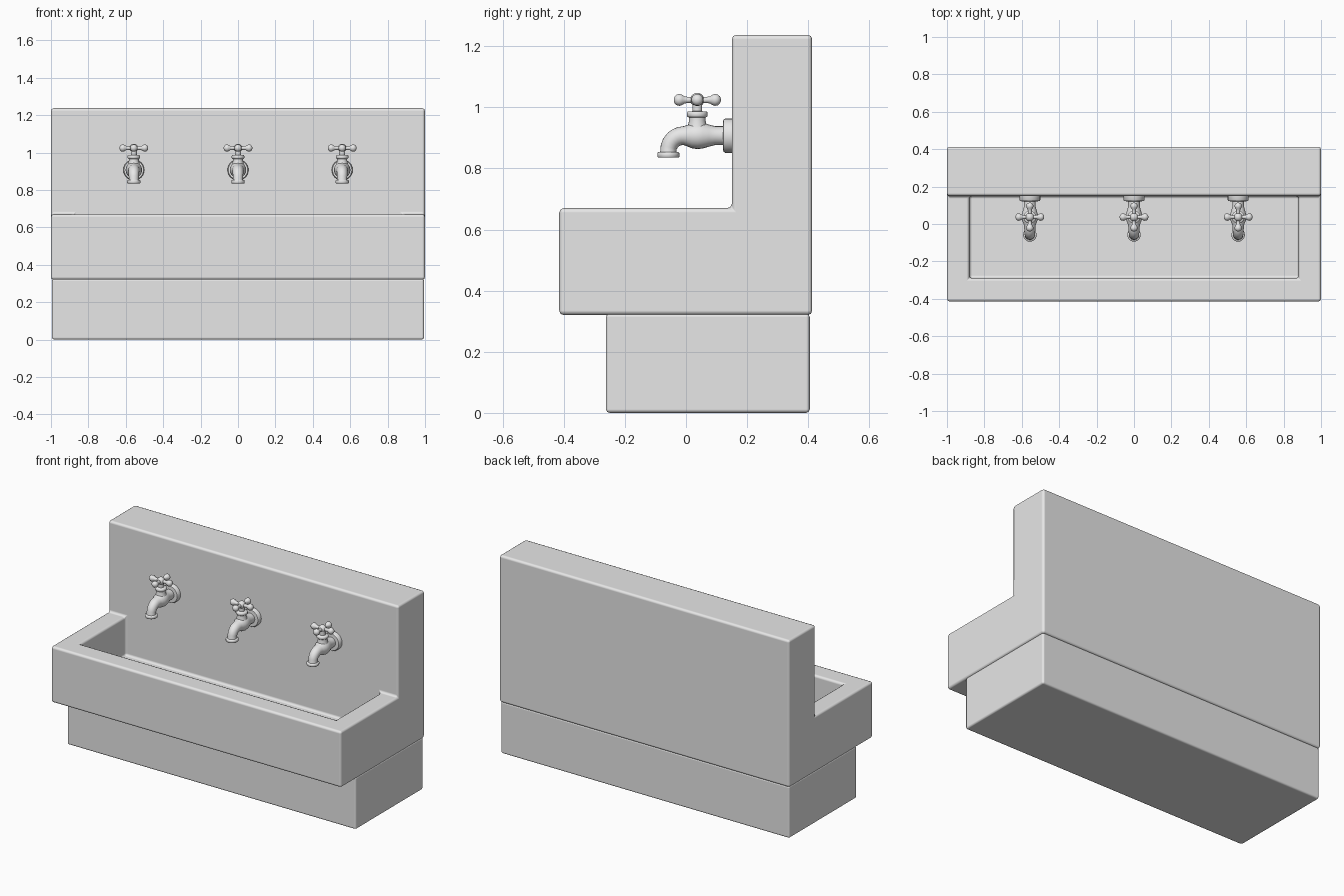
import bpy, bmesh, math
from mathutils import Matrix, Vector

if "Cube" in bpy.data.objects:
    bpy.data.objects.remove(bpy.data.objects["Cube"])

grey = bpy.data.materials.new("plain grey")
grey.diffuse_color = (0.8, 0.8, 0.8, 1)
grey.use_nodes = True
grey.node_tree.nodes["Principled BSDF"].inputs["Base Color"].default_value = grey.diffuse_color


def finish(bm, name):
    bmesh.ops.recalc_face_normals(bm, faces=bm.faces)
    me = bpy.data.meshes.new(name)
    bm.to_mesh(me)
    bm.free()
    me.materials.append(grey)
    for p in me.polygons:
        p.use_smooth = True
    return me


def place(me, name, loc=(0, 0, 0)):
    ob = bpy.data.objects.new(name, me)
    ob.location = loc
    bpy.context.collection.objects.link(ob)
    return ob


def soften(ob, width):
    b = ob.modifiers.new("rounded edges", 'BEVEL')
    b.width, b.segments = width, 2
    b.limit_method = 'ANGLE'
    b.harden_normals = True


def tube(bm, stations, sides=20, matrix=Matrix()):
    """Capped tube through (y, z, heading in degrees, radius) rings."""
    rings = []
    for y, z, deg, r in stations:
        a = math.radians(deg)
        up = Vector((0, -math.sin(a), math.cos(a)))
        ring = []
        for i in range(sides):
            t = 2 * math.pi * i / sides
            p = Vector((r * math.cos(t), y, z)) + up * (r * math.sin(t))
            ring.append(bm.verts.new(matrix @ p))
        rings.append(ring)
    for a, b in zip(rings, rings[1:]):
        for i in range(sides):
            j = (i + 1) % sides
            bm.faces.new((a[i], a[j], b[j], b[i]))
    bm.faces.new(rings[0])
    bm.faces.new(rings[-1])


# Trough with its tall back panel
W, IN = 1.0, 0.88
FRONT, LIP, WALL, BACK = -0.415, -0.29, 0.15, 0.413
LOW, FLOOR, RIM, TOP = 0.32, 0.43, 0.67, 1.237
bm = bmesh.new()
cache = {}


def face(*pts):
    vs = []
    for p in pts:
        if p not in cache:
            cache[p] = bm.verts.new(p)
        vs.append(cache[p])
    bm.faces.new(vs)


outline = [(FRONT, LOW), (BACK, LOW), (BACK, TOP), (WALL, TOP), (WALL, RIM), (FRONT, RIM)]
for s in (-W, W):
    face(*[(s, y, z) for y, z in outline])
for k in (0, 1, 2, 5):                      # underside, rear, top, front
    (y0, z0), (y1, z1) = outline[k], outline[(k + 1) % 6]
    face((-W, y0, z0), (W, y0, z0), (W, y1, z1), (-W, y1, z1))
# U-shaped rim
face((-W, FRONT, RIM), (W, FRONT, RIM), (W, WALL, RIM), (IN, WALL, RIM),
     (IN, LIP, RIM), (-IN, LIP, RIM), (-IN, WALL, RIM), (-W, WALL, RIM))
# Splash wall running down into the basin
face((-W, WALL, RIM), (-IN, WALL, RIM), (-IN, WALL, FLOOR), (IN, WALL, FLOOR),
     (IN, WALL, RIM), (W, WALL, RIM), (W, WALL, TOP), (-W, WALL, TOP))
# Basin floor and inner walls
face((-IN, LIP, FLOOR), (IN, LIP, FLOOR), (IN, WALL, FLOOR), (-IN, WALL, FLOOR))
face((-IN, LIP, FLOOR), (IN, LIP, FLOOR), (IN, LIP, RIM), (-IN, LIP, RIM))
for s in (-IN, IN):
    face((s, LIP, FLOOR), (s, WALL, FLOOR), (s, WALL, RIM), (s, LIP, RIM))
soften(place(finish(bm, "trough"), "trough"), 0.015)

# Plinth
bm = bmesh.new()
bmesh.ops.create_cube(bm, size=1, matrix=Matrix.Translation((0, 0.0715, 0.1625))
                      @ Matrix.Diagonal((1.99, 0.667, 0.325, 1)))
soften(place(finish(bm, "plinth"), "plinth"), 0.012)

# Tap body: wall flange, swelling pipe, bent spout with lip
AX = 0.907
YS = 0.037
bm = bmesh.new()
tube(bm, [(0.16, AX, 180, 0.056), (0.128, AX, 180, 0.056),
          (0.122, AX, 180, 0.052), (0.121, AX, 180, 0.03)], 24)
spout = [(0.125, AX, 180, 0.031), (0.095, AX, 180, 0.031), (0.075, AX, 180, 0.036),
         (0.055, AX, 180, 0.042), (0.037, AX, 180, 0.044), (0.018, AX, 180, 0.041),
         (0.002, AX, 180, 0.034)]
for k in range(7):                          # downward bend
    a = math.radians(15 * k)
    spout.append((-0.008 - 0.050 * math.sin(a), AX - 0.05 + 0.05 * math.cos(a),
                  180 + 15 * k, 0.031 - 0.0008 * k))
spout += [(-0.058, z, 270, r) for z, r in
          ((0.854, 0.027), (0.853, 0.033), (0.850, 0.036), (0.838, 0.036),
           (0.835, 0.033), (0.835, 0.024), (0.85, 0.022))]
tube(bm, spout)
# Bonnet, collar and stem
tube(bm, [(YS, z, 90, r) for z, r in
          ((0.91, 0.036), (0.94, 0.031), (0.955, 0.027), (0.966, 0.027), (0.969, 0.032),
           (0.972, 0.034), (0.982, 0.034), (0.986, 0.031), (0.987, 0.016), (1.02, 0.016))])
body_mesh = finish(bm, "tap_body")
body_mesh.set_sharp_from_angle(angle=math.radians(50))

# Cross handle: hub and four ball-ended arms
HZ = 1.024
bm = bmesh.new()
bmesh.ops.create_uvsphere(bm, u_segments=16, v_segments=10, radius=0.023,
                          matrix=Matrix.Translation((0, YS, HZ)))
arm = [(0.0, 0.012), (0.03, 0.010), (0.042, 0.012), (0.049, 0.017), (0.058, 0.020),
       (0.067, 0.018), (0.074, 0.012), (0.077, 0.004)]
for k in range(4):
    turn = Matrix.Translation((0, YS, HZ)) @ Matrix.Rotation(k * math.pi / 2, 4, 'Z')
    tube(bm, [(y, 0, 0, r) for y, r in arm], 14, turn)
handle_mesh = finish(bm, "tap_handle")

for side, x in (("left", -0.557), ("middle", 0), ("right", 0.557)):
    place(body_mesh, side + "_tap_body", (x, 0, 0))
    place(handle_mesh, side + "_tap_handle", (x, 0, 0))
